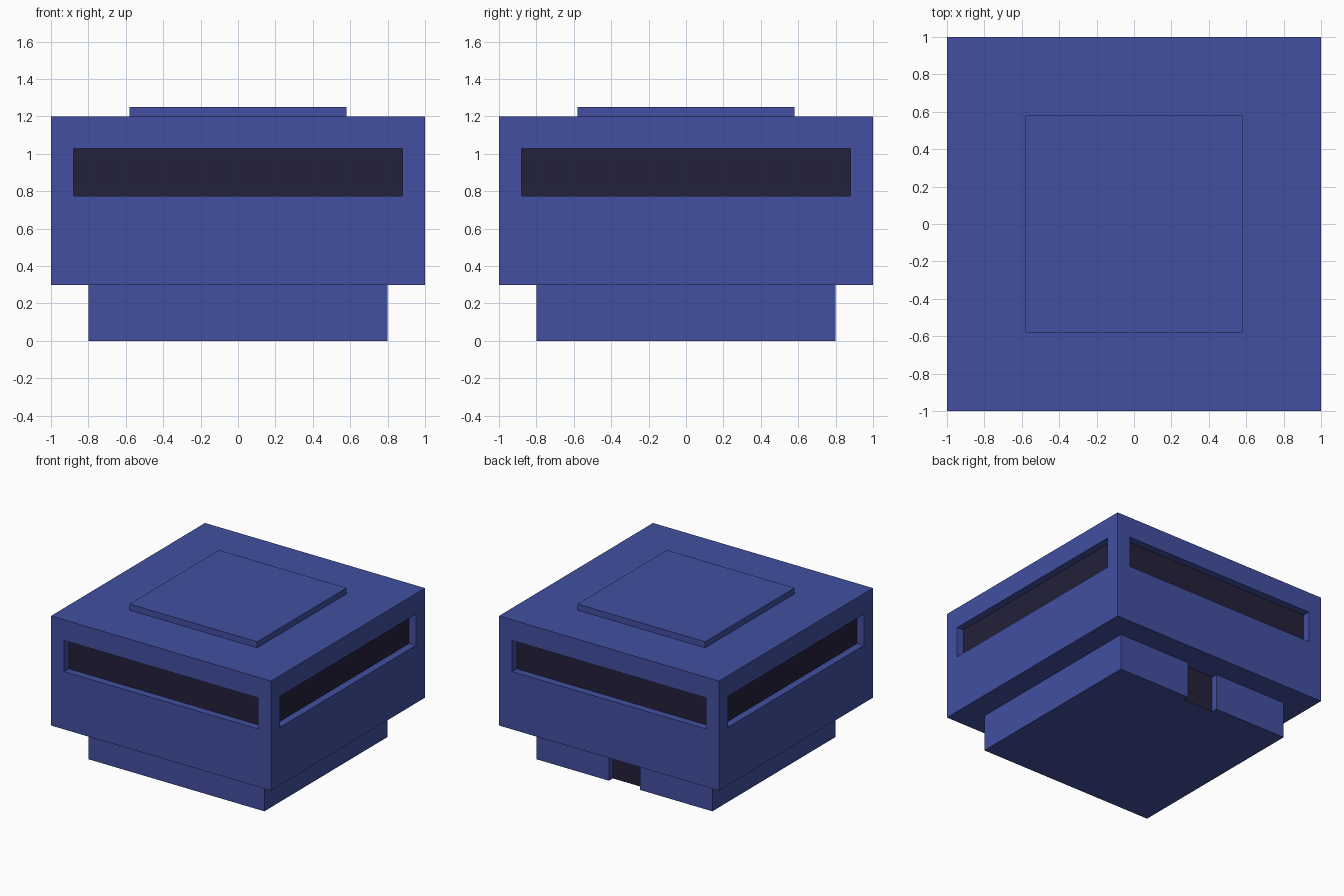
import bpy, bmesh
from mathutils import Vector

if "Cube" in bpy.data.objects:
    bpy.data.objects.remove(bpy.data.objects["Cube"])


def material(name, rgb):
    m = bpy.data.materials.new(name)
    m.diffuse_color = (*rgb, 1.0)
    m.use_nodes = True
    m.node_tree.nodes["Principled BSDF"].inputs["Base Color"].default_value = m.diffuse_color
    return m


BLUE = material("blue_paint", (0.054, 0.078, 0.356))
DARK = material("dark_recess", (0.017, 0.015, 0.042))


def prism(footprint, z0, z1):
    """Extrude a counter-clockwise footprint from z0 up to z1."""
    bm = bmesh.new()
    face = bm.faces.new([bm.verts.new((x, y, z0)) for x, y in footprint])
    top = bmesh.ops.extrude_face_region(bm, geom=[face], use_keep_orig=True)
    for v in top["geom"]:
        if isinstance(v, bmesh.types.BMVert):
            v.co.z = z1
    bmesh.ops.recalc_face_normals(bm, faces=bm.faces)
    return bm


def square(h):
    return [(-h, -h), (h, -h), (h, h), (-h, h)]


def finish(bm, name):
    mesh = bpy.data.meshes.new(name)
    bm.normal_update()
    bm.to_mesh(mesh)
    bm.free()
    mesh.materials.append(BLUE)
    mesh.materials.append(DARK)
    obj = bpy.data.objects.new(name, mesh)
    bpy.context.collection.objects.link(obj)
    return obj


# Base plinth with a shallow notch in the back, dark at its rear wall
B, W, D = 0.8, 0.14, 0.05
bm = prism([(-B, -B), (B, -B), (B, B), (W, B), (W, B - D),
            (-W, B - D), (-W, B), (-B, B)], 0.0, 0.3)
for f in bm.faces:
    c = f.calc_center_median()
    if f.normal.y > 0.9 and abs(c.x) < W:
        f.material_index = 1
finish(bm, "base")

# Main body with a recessed dark window on each of the four sides
bm = prism(square(1.0), 0.3, 1.2)
bm.normal_update()
sides = [f for f in bm.faces if abs(f.normal.z) < 0.5]
bmesh.ops.inset_individual(bm, faces=sides, thickness=0.17)
for f in sides:
    for v in f.verts:
        v.co.z = 1.03 if v.co.z > 0.75 else 0.775
bm.normal_update()
for f in sides:
    inward = Vector(f.normal) * -0.06
    bmesh.ops.inset_individual(bm, faces=[f], thickness=0.0)
    bmesh.ops.translate(bm, verts=list(f.verts), vec=inward)
    f.material_index = 1
finish(bm, "body")

# Raised roof plate
finish(prism(square(0.58), 1.2, 1.25), "roof_plate")
